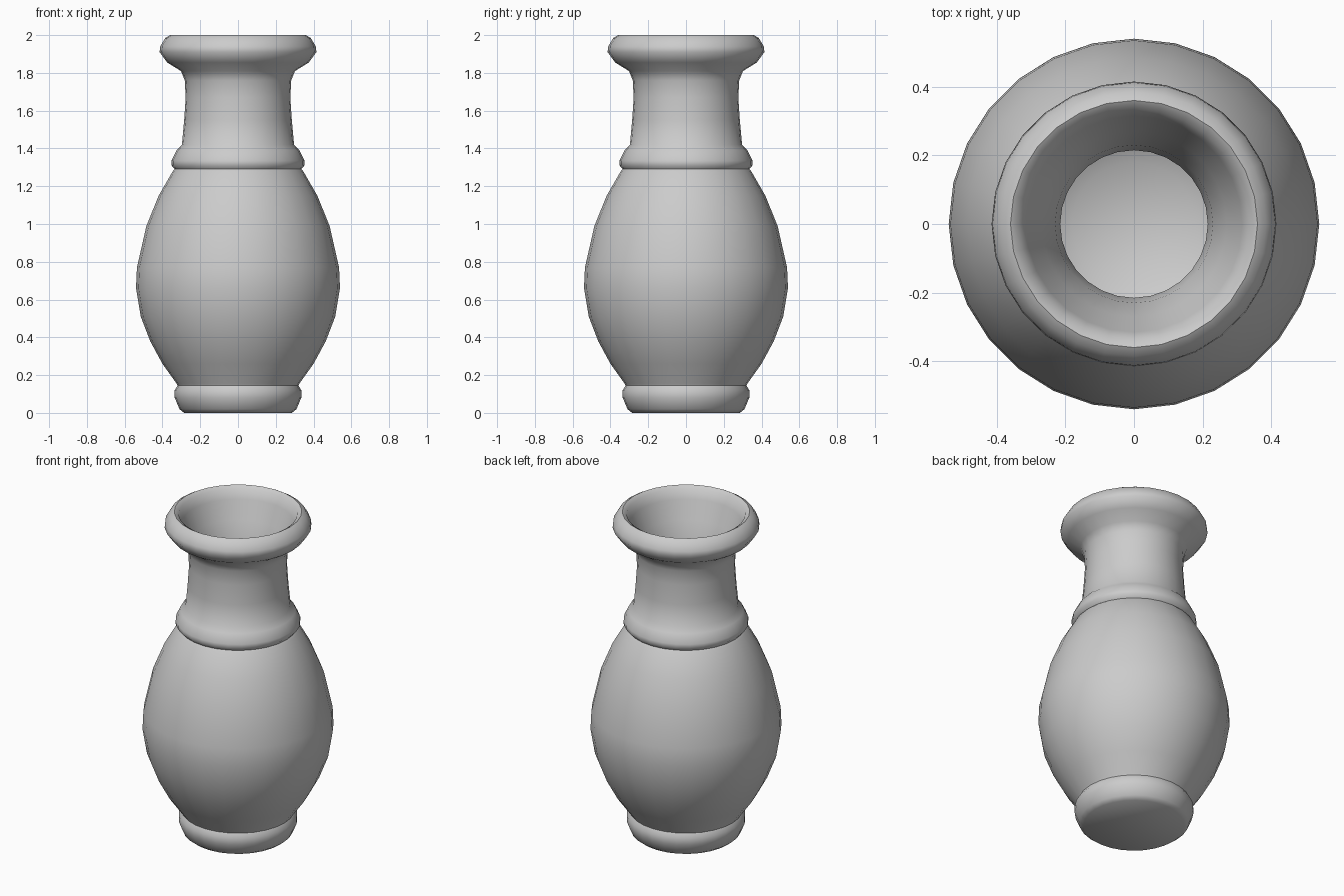
import bpy
import bmesh
from math import cos, sin, tau

cube = bpy.data.objects.get("Cube")
if cube:
    bpy.data.objects.remove(cube, do_unlink=True)

SIDES = 28

# Light grey clay
clay = bpy.data.materials.new("light grey clay")
clay.use_nodes = True
colour = (0.6, 0.6, 0.6, 1)
clay.diffuse_color = colour
clay.node_tree.nodes["Principled BSDF"].inputs["Base Color"].default_value = colour

# Profile sections as (radius, height), listed from the foot up and back down inside
foot = [(0.285, 0), (0.31, 0.02), (0.335, 0.08), (0.335, 0.12), (0.32, 0.145)]
belly = [(0.325, 0.155), (0.40, 0.26), (0.465, 0.38), (0.515, 0.51), (0.54, 0.66),
         (0.535, 0.77), (0.485, 0.99), (0.42, 1.15), (0.345, 1.28)]
collar = [(0.335, 1.29), (0.352, 1.31), (0.352, 1.335), (0.325, 1.39)]
neck = [(0.297, 1.42), (0.285, 1.55), (0.277, 1.67), (0.282, 1.76), (0.302, 1.81)]
lip = [(0.375, 1.855), (0.415, 1.91), (0.412, 1.94), (0.385, 1.985),
       (0.36, 2), (0.335, 1.985), (0.315, 1.93)]
throat = [(0.27, 1.82), (0.23, 1.71), (0.215, 1.6), (0.22, 1.45), (0.28, 1.28)]
hollow = [(0.41, 1.0), (0.47, 0.72), (0.44, 0.5), (0.33, 0.29), (0.18, 0.2)]


def lathe(name, profile):
    """Turn a profile about z, closing both ends at the axis."""
    bm = bmesh.new()
    rings = [[bm.verts.new((r * cos(tau * i / SIDES), r * sin(tau * i / SIDES), z))
              for i in range(SIDES)] for r, z in profile]
    for low, high in zip(rings, rings[1:]):
        for i in range(SIDES):
            j = (i + 1) % SIDES
            bm.faces.new((low[i], low[j], high[j], high[i]))
    bm.faces.new(rings[0][::-1])
    centre = bm.verts.new((0, 0, profile[-1][1] - 0.02))
    for i in range(SIDES):
        bm.faces.new((rings[-1][i], rings[-1][(i + 1) % SIDES], centre))
    bmesh.ops.recalc_face_normals(bm, faces=bm.faces)
    mesh = bpy.data.meshes.new(name)
    bm.to_mesh(mesh)
    bm.free()
    mesh.materials.append(clay)
    obj = bpy.data.objects.new(name, mesh)
    bpy.context.collection.objects.link(obj)
    return obj


vase = lathe("vase", foot + belly + collar + neck + lip + throat + hollow)

# Smooth shading with a crisp foot edge
bpy.ops.object.select_all(action="DESELECT")
vase.select_set(True)
bpy.context.view_layer.objects.active = vase
bpy.ops.object.shade_smooth_by_angle(angle=0.8)
